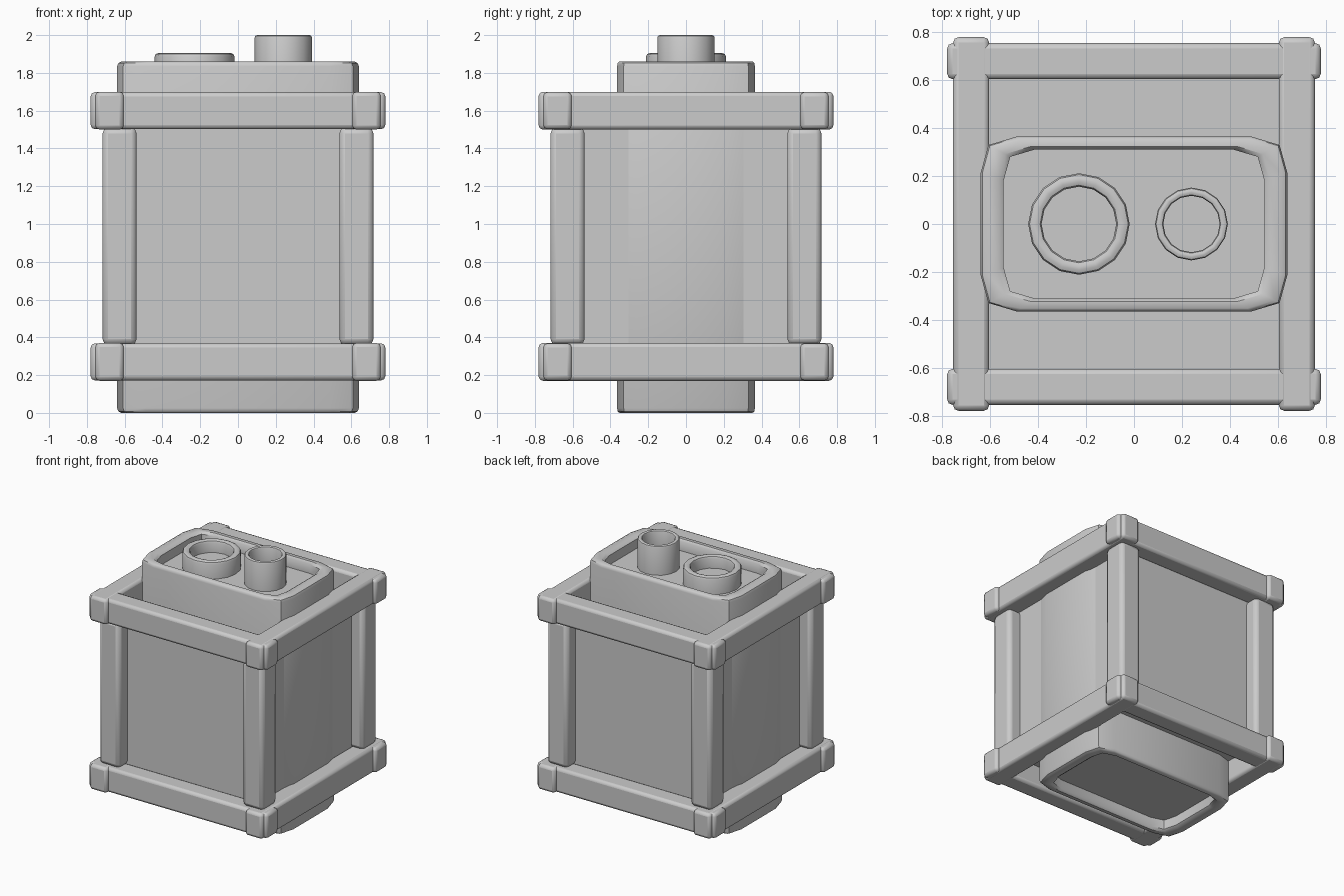
import bpy, bmesh, math

if "Cube" in bpy.data.objects:
    bpy.data.objects.remove(bpy.data.objects["Cube"])


def finish(name, bm, bevel=0.0, angle=40):
    bmesh.ops.recalc_face_normals(bm, faces=bm.faces)
    me = bpy.data.meshes.new(name)
    bm.to_mesh(me)
    bm.free()
    ob = bpy.data.objects.new(name, me)
    bpy.context.collection.objects.link(ob)
    if bevel:
        m = ob.modifiers.new("Bevel", 'BEVEL')
        m.width, m.segments = bevel, 2
    bpy.ops.object.select_all(action='DESELECT')
    ob.select_set(True)
    bpy.context.view_layer.objects.active = ob
    bpy.ops.object.shade_smooth_by_angle(angle=math.radians(angle))
    return ob


def box(name, centre, size, bevel=0.0):
    bm = bmesh.new()
    bmesh.ops.create_cube(bm, size=1)
    for v in bm.verts:
        v.co = [c + p * s for c, p, s in zip(centre, v.co, size)]
    return finish(name, bm, bevel)


def loft(name, rings, angle=40):
    """Closed solid skinned through equal-length rings of points."""
    bm = bmesh.new()
    loops = [[bm.verts.new(p) for p in r] for r in rings]
    n = len(loops[0])
    for a, b in zip(loops, loops[1:]):
        for i in range(n):
            j = (i + 1) % n
            bm.faces.new((a[i], a[j], b[j], b[i]))
    bm.faces.new(loops[0])
    bm.faces.new(loops[-1])
    return finish(name, bm, angle=angle)


# Main body box
box("body", (0, 0, 0.935), (1.23, 1.23, 1.19))

# Corner posts
for sx in (-1, 1):
    for sy in (-1, 1):
        box("corner_post", (sx * 0.627, sy * 0.627, 0.935), (0.18, 0.18, 1.15), 0.03)

# Upper and lower frames of crossing beams
for z, level in ((0.27, "lower"), (1.6, "upper")):
    for s in (-1, 1):
        box(level + "_cross_beam", (0, s * 0.68, z), (1.56, 0.15, 0.196), 0.022)
        box(level + "_side_beam", (s * 0.68, 0, z), (0.15, 1.56, 0.2), 0.022)

# Core with a cut-corner outline and a recess at both ends
quarter = [(0.64, 0.215), (0.608, 0.33), (0.49, 0.365)]
outline = (quarter + [(-x, y) for x, y in quarter[::-1]]
           + [(-x, -y) for x, y in quarter] + [(x, -y) for x, y in quarter[::-1]])
end = [(0.85, 0.09), (0.85, 0.016), (0.885, 0.0), (0.965, 0.0), (0.99, 0.008), (1.0, 0.025)]
profile = end + [(s, 1.86 - z) for s, z in end[::-1]]
loft("core", [[(x * s, y * s, z) for x, y in outline] for s, z in profile])


# Round sockets in the top recess
def socket(name, x, outer, inner, top, cap, soft):
    prof = [(outer, 1.75), (outer, top - soft), (outer - soft * 0.3, top - soft * 0.3),
            (outer - soft, top), (inner + soft, top), (inner + soft * 0.3, top - soft * 0.3),
            (inner, top - soft), (inner, cap)]
    n = 16
    loft(name, [[(x + r * math.cos(math.tau * i / n), r * math.sin(math.tau * i / n), z)
                 for i in range(n)] for r, z in prof])


socket("wide_socket", -0.23, 0.212, 0.156, 1.905, 1.81, 0.02)
socket("tall_socket", 0.24, 0.152, 0.118, 2.0, 1.88, 0.013)
